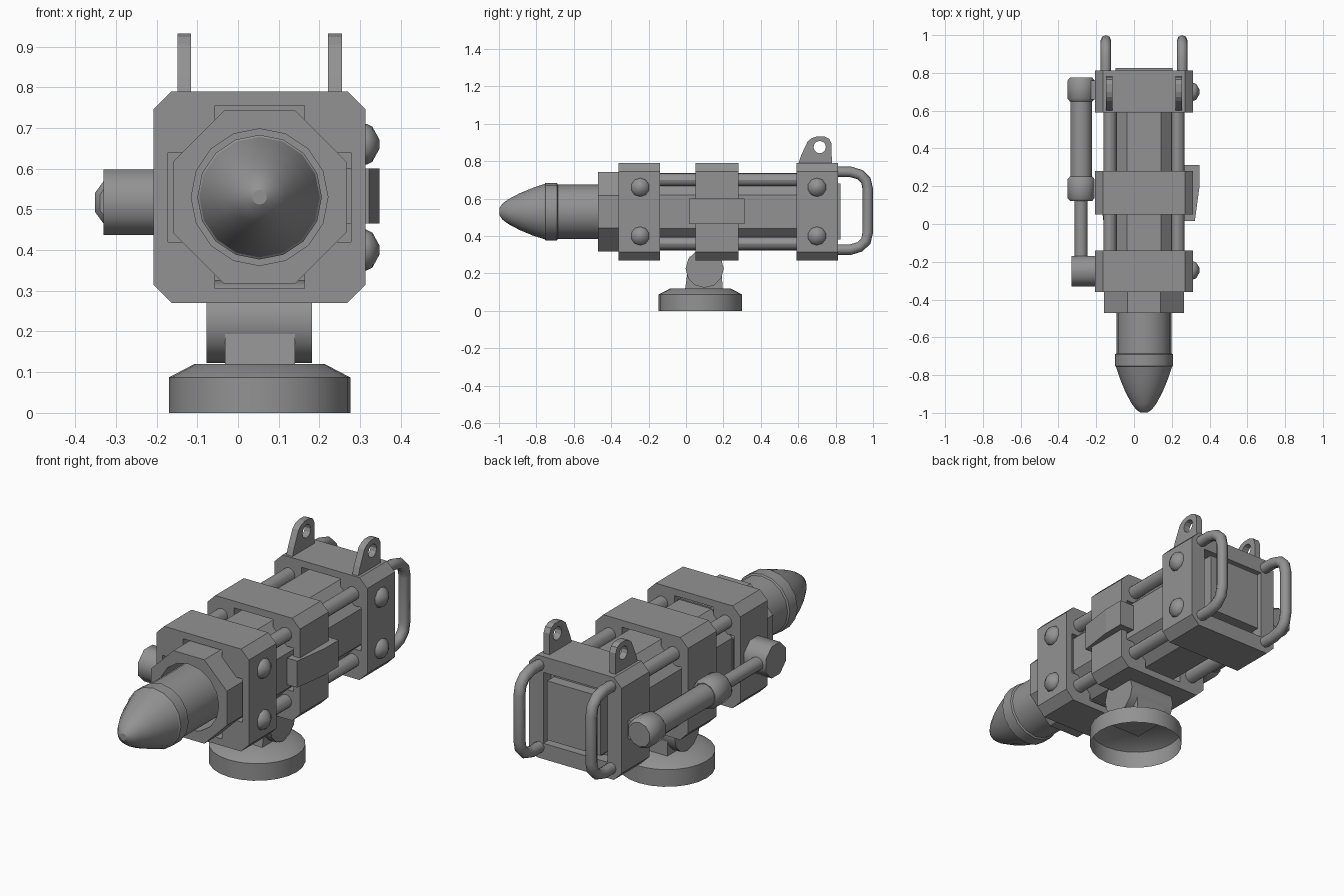
import bpy, bmesh, math
from mathutils import Matrix, Vector

if "Cube" in bpy.data.objects:
    bpy.data.objects.remove(bpy.data.objects["Cube"])

CX, CZ = 0.053, 0.53          # main axis of the body
# local (u, v, w) -> world, w is the extrusion / turning axis
AXES = {'x': Matrix(((0, 0, 1), (1, 0, 0), (0, 1, 0))),
        'y': Matrix(((1, 0, 0), (0, 0, -1), (0, 1, 0))),
        'z': Matrix.Identity(3)}
STEEL = bpy.data.materials.new('dark_steel')
STEEL.diffuse_color = (.29, .29, .29, 1)
STEEL.use_nodes = True
STEEL.node_tree.nodes["Principled BSDF"].inputs["Base Color"].default_value = STEEL.diffuse_color


def make_active(ob):
    bpy.ops.object.select_all(action='DESELECT')
    ob.select_set(True)
    bpy.context.view_layer.objects.active = ob


def to_mesh(curve_obj):
    bpy.context.collection.objects.link(curve_obj)
    curve_obj.data.materials.append(STEEL)
    make_active(curve_obj)
    bpy.ops.object.convert(target='MESH')
    return bpy.context.object


def slab(name, loops, axis, a, b):
    """Filled outline (later loops are holes) extruded from a to b along axis."""
    cu = bpy.data.curves.new(name, 'CURVE')
    cu.dimensions, cu.fill_mode, cu.extrude = '2D', 'BOTH', abs(b - a) / 2
    for pts in loops:
        s = cu.splines.new('POLY')
        s.points.add(len(pts) - 1)
        for p, (u, v) in zip(s.points, pts):
            p.co = (u, v, 0, 1)
        s.use_cyclic_u = True
    ob = bpy.data.objects.new(name, cu)
    mid = Vector((0, 0, 0))
    mid['xyz'.index(axis)] = (a + b) / 2
    ob.matrix_world = Matrix.Translation(mid) @ AXES[axis].to_4x4()
    ob = to_mesh(ob)
    bpy.ops.object.shade_flat()
    return ob


def lathe(name, prof, loc, axis, seg=16, angle=30, phase=0, open_start=False):
    """Turn (radius, position) points around an axis through loc."""
    bm = bmesh.new()
    rings = []
    turn = [(i + phase) * math.tau / seg for i in range(seg)]
    for r, t in prof:
        rings.append([bm.verts.new(AXES[axis] @ Vector((
            r * math.cos(k), r * math.sin(k), -t if axis == 'y' else t))) for k in turn])
    for p, q in zip(rings, rings[1:]):
        for i in range(seg):
            j = (i + 1) % seg
            bm.faces.new((p[i], p[j], q[j], q[i]))
    if not open_start:
        bm.faces.new(rings[0])
    bm.faces.new(rings[-1])
    bmesh.ops.recalc_face_normals(bm, faces=bm.faces)
    me = bpy.data.meshes.new(name)
    bm.to_mesh(me)
    bm.free()
    me.materials.append(STEEL)
    ob = bpy.data.objects.new(name, me)
    bpy.context.collection.objects.link(ob)
    ob.location = loc
    make_active(ob)
    bpy.ops.object.shade_smooth_by_angle(angle=math.radians(angle))
    return ob


def octagon(half, flat):
    h, f = half, flat
    return [(CX + u, CZ + v) for u, v in ((f, h), (-f, h), (-h, f), (-h, -f),
                                          (-f, -h), (f, -h), (h, -f), (h, f))]


def box(half):
    return [(CX + u * half, CZ + v * half) for u, v in ((1, 1), (-1, 1), (-1, -1), (1, -1))]


def circle(u, v, r, n=16):
    return [(u + r * math.cos(i * math.tau / n),
             v + r * math.sin(i * math.tau / n)) for i in range(n)]


# octagonal core: bored sleeve at the front, solid behind
slab('front_sleeve', [octagon(.213, .087), circle(CX, CZ, .168)], 'y', -.47, -.15)
slab('core_body', [octagon(.207, .09)], 'y', -.3, .77)

# three clamp collars: cross-shaped slots, square recess at the rear
a, w, c = .225, .11, .155
cross = [(CX + u, CZ + v) for u, v in (
    (w, a), (-w, a), (-w, c), (-c, w), (-a, w), (-a, -w), (-c, -w), (-w, -c),
    (-w, -a), (w, -a), (w, -c), (c, -w), (a, -w), (a, w), (c, w), (w, c))]
outer = octagon(.26, .216)
slab('front_collar', [outer, cross], 'y', -.36, -.14)
slab('middle_collar', [outer, cross], 'y', .05, .28)
slab('rear_collar', [outer, cross], 'y', .59, .75)
slab('rear_frame', [outer, box(.18)], 'y', .75, .812)
slab('rear_panel', [box(.15)], 'y', .74, .825)

# four tie rods
for sx in (-1, 1):
    for sz in (-1, 1):
        lathe('tie_rod', [(.034, -.3), (.034, .72)], (CX + sx * .18, 0, CZ + sz * .17), 'y', 12)

# barrel and pointed nose
lathe('barrel', [(.145, -.3), (.145, -.70)], (CX, 0, CZ), 'y')
lathe('nose_band', [(.145, -.685), (.153, -.69), (.153, -.752), (.147, -.757)], (CX, 0, CZ), 'y')
lathe('nose', [(.150, -.75), (.127, -.82), (.098, -.89), (.066, -.95), (.042, -.982),
               (.018, -.998)], (CX, 0, CZ), 'y')

# side piston
P = (-.28, 0, .517)
lathe('piston_cylinder', [(.057, .2), (.057, .7)], P, 'y')
lathe('piston_rod', [(.034, -.25), (.034, .15)], P, 'y', 12)
for name, y0, y1 in (('piston_gland', .122, .252), ('piston_end_cap', .648, .775)):
    lathe(name, [(.062, y0), (.075, y0 + .015), (.075, y1 - .015), (.062, y1)], P, 'y', 10,
          angle=40, phase=.5)
lathe('piston_pivot', [(.087, -.33), (.087, -.2)], (0, -.25, .517), 'x', 8, angle=50, phase=.5)
slab('piston_bracket', [[(-.28, .47), (-.19, .47), (-.19, .565), (-.28, .565)]], 'y', .66, .76)

# dome bolts on the right side
for y in (-.245, .70):
    for z in (.40, .66):
        lathe('dome_bolt', [(.05, .30), (.05, .316), (.043, .33), (.012, .347)],
              (0, y, z), 'x', 10, angle=50, phase=.5)

# wedge latch on the middle collar
slab('side_latch', [[(.265, .015), (.322, .015), (.347, .2), (.347, .312), (.265, .312)]],
     'z', .465, .60)

# carry handles and lifting lugs, left and right
lug = [(.60, .785), (.615, .83), (.65, .905), (.672, .923), (.70, .932), (.74, .932),
       (.765, .92), (.778, .895), (.78, .785)]
for sx in (-1, 1):
    cu = bpy.data.curves.new('rear_handle', 'CURVE')
    cu.dimensions, cu.bevel_depth, cu.bevel_resolution = '3D', .028, 2
    half = [(.79, .208), (.88, .208), (.93, .193), (.962, .162), (.972, .115)]
    path = half + [(y, -z) for y, z in reversed(half)]
    s = cu.splines.new('POLY')
    s.points.add(len(path) - 1)
    for p, (y, z) in zip(s.points, path):
        p.co = (CX + sx * .202, y, .535 + z, 1)
    to_mesh(bpy.data.objects.new('rear_handle', cu))
    bpy.ops.object.shade_smooth_by_angle(angle=math.radians(50))
    x = CX + sx * .185
    slab('lifting_lug', [lug, circle(.715, .875, .033, 12)], 'x', x - .017, x + .017)

# swivel mount: post, joint barrel and hollow foot
post = [(-.005, .115), (.195, .115), (.19, .29), (.02, .29)]
slab('mount_post', [post], 'x', -.032, .14)
lathe('mount_joint', [(.102, -.077), (.102, .182)], (0, .10, .225), 'x', 12, angle=50)
slab('mount_saddle', [[(.04, .2), (.16, .2), (.16, .3), (.04, .3)]], 'x', -.077, .182)
lathe('mount_foot', [(.223, 0), (.223, .087), (.16, .12)], (CX, .077, 0), 'z', 24,
      open_start=True)
